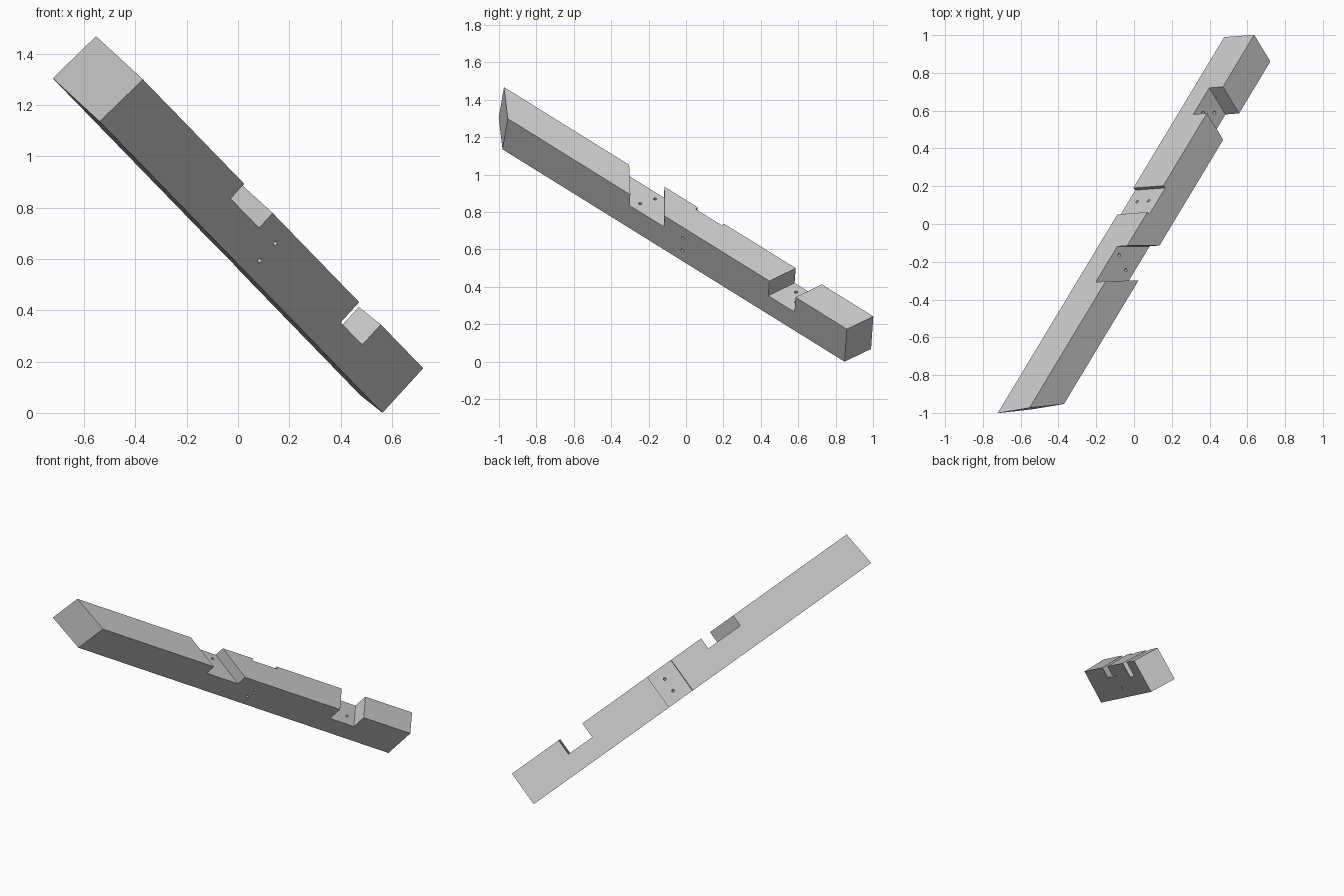
import bpy, bmesh
from mathutils import Vector

if "Cube" in bpy.data.objects:
    bpy.data.objects.remove(bpy.data.objects["Cube"], do_unlink=True)

# Beam frame: along its length, across its width, up through its height
LEN = Vector((0.4557, 0.7564, -0.4695)).normalized()
ACR = Vector((0.5803, -0.6502, -0.4843))
ACR = (ACR - LEN * ACR.dot(LEN)).normalized()
UP = ACR.cross(LEN)
BACK, FRONT, BOTTOM, TOP = -0.402, -0.227, 0.427, 0.663
OVER = 0.05


def place(u, v, w):
    return LEN * u + ACR * v + UP * w


def finish(name, bm):
    bmesh.ops.recalc_face_normals(bm, faces=bm.faces)
    mesh = bpy.data.meshes.new(name)
    bm.to_mesh(mesh)
    bm.free()
    obj = bpy.data.objects.new(name, mesh)
    bpy.context.collection.objects.link(obj)
    return obj


def skew_block(name, back, front, v, w, lean=0.0):
    """Block whose ends run from the back pair to the front pair of lengths."""
    slope = [(f - b) / (FRONT - BACK) for b, f in zip(back, front)]
    bm = bmesh.new()
    loops = []
    for i in (0, 1):
        loop = []
        for vv, ww in ((v[0], w[0]), (v[1], w[0]), (v[1], w[1]), (v[0], w[1])):
            u = back[i] + slope[i] * (vv - BACK)
            if i == 0:
                u -= lean * (TOP - ww)
            loop.append(bm.verts.new(place(u, vv, ww)))
        loops.append(loop)
        bm.faces.new(loop)
    a, b = loops
    for i in range(4):
        j = (i + 1) % 4
        bm.faces.new((a[i], a[j], b[j], b[i]))
    return finish(name, bm)


def drill(name, start, end, radius=0.009):
    p, q = place(*start), place(*end)
    axis = q - p
    bm = bmesh.new()
    bmesh.ops.create_cone(bm, cap_ends=True, segments=12, radius1=radius,
                          radius2=radius, depth=axis.length)
    turn = axis.to_track_quat('Z', 'Y').to_matrix().to_4x4()
    bm.transform(turn)
    bmesh.ops.translate(bm, verts=bm.verts, vec=(p + q) / 2)
    return finish(name, bm)


# Beam with mitred ends
beam = skew_block("timber_beam", (-1.682, 0.929), (-1.504, 0.893),
                  (BACK, FRONT), (BOTTOM, TOP), lean=0.09)

# Two skewed notches in the top and a shallow housing in the back
wide = (BACK - OVER, FRONT + OVER)
cutters = [
    skew_block("upper_notch", (-0.797, -0.547), (-0.638, -0.395),
               wide, (TOP - 0.078, TOP + OVER)),
    skew_block("lower_notch", (0.38, 0.565), (0.345, 0.53),
               wide, (TOP - 0.107, TOP + OVER)),
    skew_block("back_housing", (-0.312, -0.127), (-0.312, -0.127),
               (BACK - OVER, BACK + 0.018), (BOTTOM - OVER, TOP + OVER)),
]

# Peg holes: pairs through each notch floor, and slanted through the housing
for u, v in ((-0.606, -0.278), (-0.574, -0.362), (0.485, -0.293), (0.433, -0.352)):
    cutters.append(drill("notch_peg_hole", (u, v, BOTTOM - OVER), (u, v, TOP)))
for w in (0.498, 0.588):
    cutters.append(drill("housing_peg_hole", (-0.201, BACK - 0.015, w),
                         (-0.267, FRONT + 0.02, w)))

bpy.context.view_layer.objects.active = beam
for cutter in cutters:
    mod = beam.modifiers.new(cutter.name, 'BOOLEAN')
    mod.operation = 'DIFFERENCE'
    mod.solver = 'EXACT'
    mod.object = cutter
    bpy.ops.object.modifier_apply(modifier=mod.name)
    bpy.data.objects.remove(cutter, do_unlink=True)

# Centre on the ground
pts = [v.co.copy() for v in beam.data.vertices]
low = Vector([min(p[i] for p in pts) for i in range(3)])
high = Vector([max(p[i] for p in pts) for i in range(3)])
shift = Vector((-(low.x + high.x) / 2, -(low.y + high.y) / 2, -low.z))
for v in beam.data.vertices:
    v.co += shift

# Plain grey
grey = bpy.data.materials.new("plain_grey")
grey.use_nodes = True
colour = (0.6, 0.6, 0.6, 1.0)
grey.diffuse_color = colour
grey.node_tree.nodes["Principled BSDF"].inputs["Base Color"].default_value = colour
beam.data.materials.clear()
beam.data.materials.append(grey)
